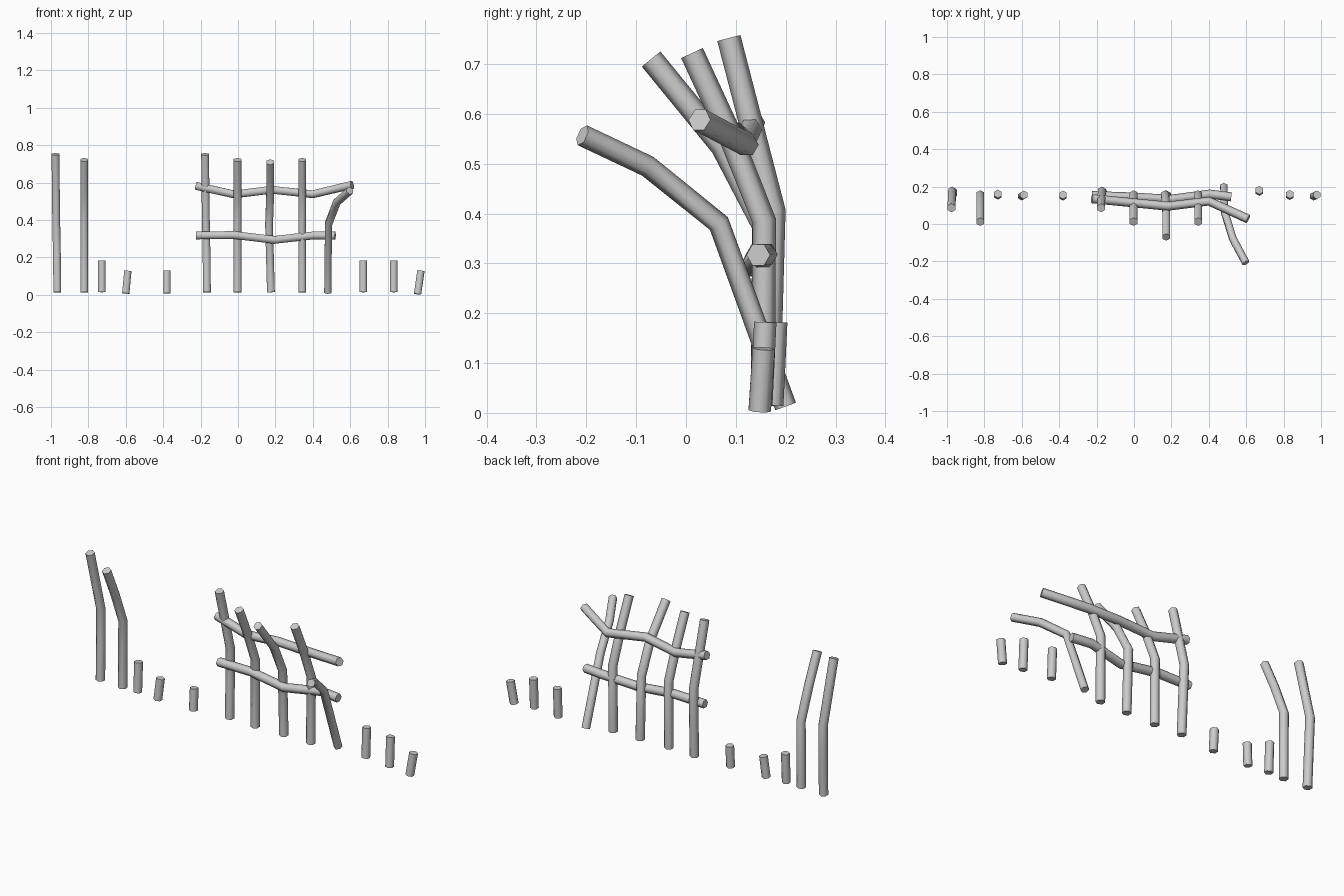
import bpy, bmesh, math
from mathutils import Vector

if "Cube" in bpy.data.objects:
    bpy.data.objects.remove(bpy.data.objects["Cube"])


def tube(name, pts, ref, r=0.024):
    """Six-sided capped branch swept along pts; ref fixes the facet direction."""
    pts = [Vector(p) for p in pts]
    bm = bmesh.new()
    rings = []
    n = len(pts)
    for i, p in enumerate(pts):
        a = (p - pts[i - 1]).normalized() if i else Vector()
        b = (pts[i + 1] - p).normalized() if i < n - 1 else Vector()
        t = (a + b).normalized()
        u = (Vector(ref) - t * t.dot(Vector(ref))).normalized()
        v = t.cross(u)
        rings.append([bm.verts.new(p + r * (u * math.cos(g) + v * math.sin(g)))
                      for g in [math.radians(90 + 60 * k) for k in range(6)]])
    for lo, hi in zip(rings, rings[1:]):
        for k in range(6):
            m = (k + 1) % 6
            bm.faces.new((lo[k], lo[m], hi[m], hi[k]))
    bm.faces.new(rings[0][::-1])
    bm.faces.new(rings[-1])
    bmesh.ops.recalc_face_normals(bm, faces=bm.faces[:])
    me = bpy.data.meshes.new(name)
    bm.to_mesh(me)
    bm.free()
    ob = bpy.data.objects.new(name, me)
    bpy.context.collection.objects.link(ob)
    bpy.context.view_layer.objects.active = ob
    ob.select_set(True)
    bpy.ops.object.shade_smooth_by_angle(angle=math.radians(62))
    ob.select_set(False)


X, Z = (1, 0, 0), (0, 0, 1)

# Tall posts: three bent profiles as (dx, y, z)
slight = [(0.002, 0.163, 0.014), (0, 0.17, 0.2), (-0.004, 0.176, 0.405), (-0.008, 0.086, 0.752)]
medium = [(0, 0.154, 0.014), (0, 0.157, 0.385), (0, 0.087, 0.56), (0, 0.012, 0.722)]
strong = [(0.004, 0.154, 0.014), (-0.006, 0.156, 0.375), (0, 0.073, 0.535), (0, -0.07, 0.71)]
posts = [(-0.968, slight), (-0.168, slight), (-0.822, medium), (-0.002, medium),
         (0.343, medium), (0.172, strong)]
for i, (x, prof) in enumerate(posts):
    tube(f"fence_post_{i}", [(x + d, y, z) for d, y, z in prof], X)

# Leaning broken post
tube("leaning_post", [(0.48, 0.2, 0.013), (0.484, 0.066, 0.38),
                      (0.528, -0.077, 0.495), (0.598, -0.208, 0.557)], X, 0.022)

# Rails
tube("upper_rail", [(-0.225, 0.135, 0.583), (-0.02, 0.115, 0.537), (0.18, 0.095, 0.562),
                    (0.4, 0.122, 0.538), (0.61, 0.027, 0.588)], Z)
tube("lower_rail", [(-0.225, 0.152, 0.318), (-0.02, 0.145, 0.32), (0.195, 0.132, 0.294),
                    (0.405, 0.16, 0.318), (0.52, 0.145, 0.317)], Z)

# Short stakes: bottom x, top x, y, bottom z, top z
stakes = [(-0.728, -0.728, 0.157, 0.015, 0.182), (-0.6, -0.589, 0.152, 0.008, 0.128),
          (-0.38, -0.38, 0.152, 0.008, 0.13), (0.67, 0.67, 0.177, 0.015, 0.182),
          (0.833, 0.833, 0.155, 0.015, 0.182), (0.96, 0.978, 0.152, 0.004, 0.129)]
for i, (x0, x1, y, z0, z1) in enumerate(stakes):
    tube(f"short_stake_{i}", [(x0, y - 0.004, z0), (x1, y + 0.004, z1)], X, 0.0225)
